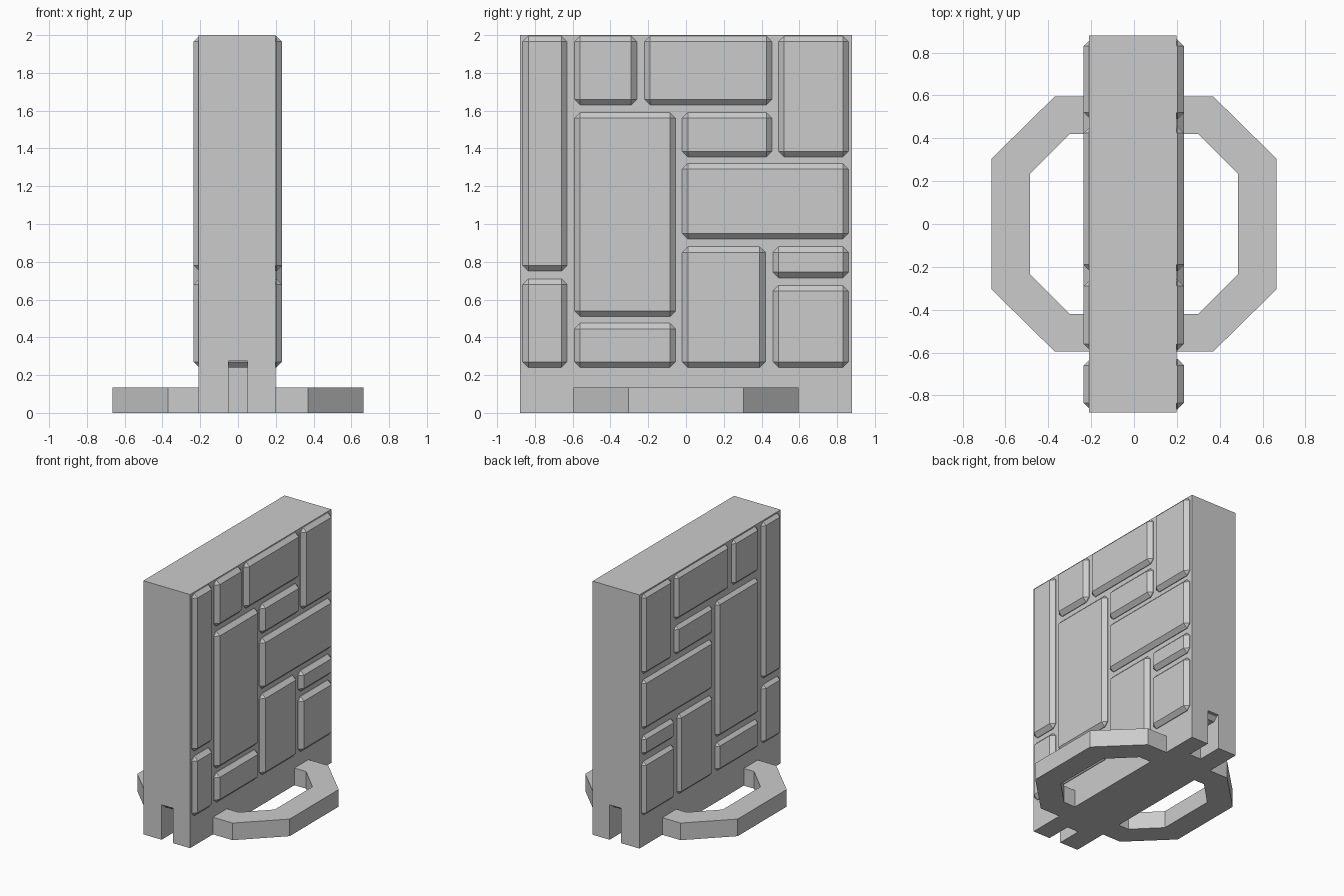
import bpy
import bmesh

cube = bpy.data.objects.get("Cube")
if cube:
    bpy.data.objects.remove(cube, do_unlink=True)

stone = bpy.data.materials.new("plain grey")
stone.use_nodes = True
grey = (0.6, 0.6, 0.6, 1)
stone.diffuse_color = grey
stone.node_tree.nodes["Principled BSDF"].inputs["Base Color"].default_value = grey


def prism(name, outline, low, high):
    """Extrude a flat x-y outline between two heights."""
    bm = bmesh.new()
    face = bm.faces.new([bm.verts.new((x, y, low)) for x, y in outline])
    grown = bmesh.ops.extrude_face_region(bm, geom=[face])["geom"]
    top = [v for v in grown if isinstance(v, bmesh.types.BMVert)]
    bmesh.ops.translate(bm, verts=top, vec=(0, 0, high - low))
    bmesh.ops.recalc_face_normals(bm, faces=bm.faces)
    mesh = bpy.data.meshes.new(name)
    bm.to_mesh(mesh)
    bm.free()
    mesh.materials.append(stone)
    obj = bpy.data.objects.new(name, mesh)
    bpy.context.collection.objects.link(obj)
    return obj


def box(name, x0, x1, y0, y1, z0, z1):
    return prism(name, [(x0, y0), (x1, y0), (x1, y1), (x0, y1)], z0, z1)


# Wall slab, with a connecting slot cut in the foot of each end
LEFT, RIGHT, END, SLOT = -0.21, 0.198, 0.88, 0.05
wall = box("wall_slab", LEFT, RIGHT, -END, END, 0, 2)
for label, side in (("front", -1), ("back", 1)):
    near, far = sorted((side * 0.68, side * 1.0))
    cutter = box(label + "_slot_cutter", -SLOT, SLOT, near, far, -0.1, 0.275)
    cutter.hide_render = True
    cutter.hide_viewport = True
    cut = wall.modifiers.new(label + "_slot", "BOOLEAN")
    cut.operation = "DIFFERENCE"
    cut.solver = "EXACT"
    cut.object = cutter

# Half-octagon foot loops on both sides
outer = [(0.19, 0.595), (0.37, 0.595), (0.665, 0.305)]
inner = [(0.19, 0.42), (0.30, 0.42), (0.485, 0.235)]
arc_out = outer + [(x, -y) for x, y in reversed(outer)]
arc_in = inner + [(x, -y) for x, y in reversed(inner)]
loop = arc_out + arc_in[::-1]
for label, side in (("left", 1), ("right", -1)):
    prism(label + "_foot_loop", [(side * x, y) for x, y in loop], 0, 0.135)

# Chamfered stone blocks that pass through the slab: y range, z range
blocks = [
    (-0.865, -0.63, 0.75, 1.995),
    (-0.59, -0.26, 1.63, 1.995),
    (-0.22, 0.455, 1.63, 1.995),
    (0.49, 0.86, 1.355, 1.995),
    (-0.59, -0.055, 0.51, 1.59),
    (-0.02, 0.455, 1.355, 1.59),
    (-0.02, 0.86, 0.92, 1.32),
    (-0.02, 0.42, 0.24, 0.88),
    (0.46, 0.86, 0.715, 0.88),
    (0.46, 0.86, 0.24, 0.675),
    (-0.59, -0.055, 0.24, 0.475),
    (-0.865, -0.63, 0.24, 0.71),
]
for number, span in enumerate(blocks, 1):
    block = box(f"stone_block_{number}", -0.235, 0.233, *span)
    bevel = block.modifiers.new("chamfer", "BEVEL")
    bevel.width = 0.03
    bevel.segments = 1
    bevel.limit_method = "NONE"
